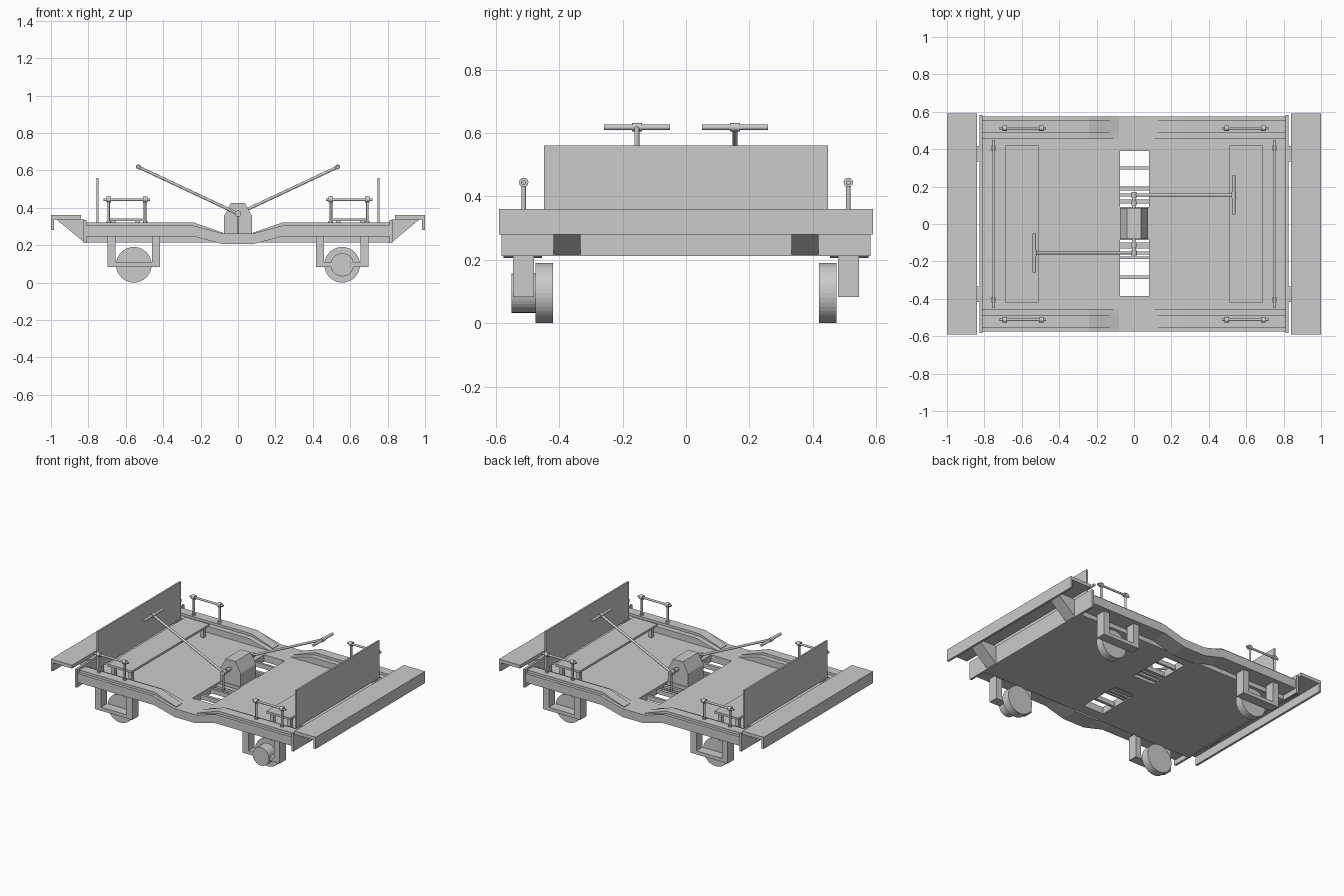
import bpy, bmesh, math
from mathutils import Vector

if "Cube" in bpy.data.objects:
    bpy.data.objects.remove(bpy.data.objects["Cube"])

MAT = bpy.data.materials.new("plain grey")
MAT.diffuse_color = (0.6, 0.6, 0.6, 1)
MAT.use_nodes = True
MAT.node_tree.nodes["Principled BSDF"].inputs["Base Color"].default_value = MAT.diffuse_color


def finish(name, bm):
    bmesh.ops.recalc_face_normals(bm, faces=bm.faces[:])
    me = bpy.data.meshes.new(name)
    bm.to_mesh(me)
    bm.free()
    me.materials.append(MAT)
    ob = bpy.data.objects.new(name, me)
    bpy.context.collection.objects.link(ob)
    return ob


def box(name, x, y, z):
    """Box from (min, max) pairs."""
    bm = bmesh.new()
    bmesh.ops.create_cube(bm, size=1)
    for v in bm.verts:
        v.co = [(r[0] + r[1]) / 2 + c * abs(r[1] - r[0]) for r, c in zip((x, y, z), v.co)]
    return finish(name, bm)


def prism(name, pts, y0, y1):
    """Extrude an x-z profile along y."""
    bm = bmesh.new()
    f = bm.faces.new([bm.verts.new((x, y0, z)) for x, z in pts])
    ext = bmesh.ops.extrude_face_region(bm, geom=[f])["geom"]
    for v in ext:
        if isinstance(v, bmesh.types.BMVert):
            v.co.y = y1
    return finish(name, bm)


def rod(name, a, b, r, n=12):
    a, b = Vector(a), Vector(b)
    bm = bmesh.new()
    bmesh.ops.create_cone(bm, cap_ends=True, segments=n, radius1=r, radius2=r, depth=(b - a).length)
    q = Vector((0, 0, 1)).rotation_difference((b - a).normalized())
    for v in bm.verts:
        v.co = q @ v.co + (a + b) / 2
    return finish(name, bm)


# deck plate with two openings
xs = (-0.81, -0.075, 0.08, 0.81)
ys = (-0.46, -0.385, -0.085, 0.09, 0.39, 0.46)
bm = bmesh.new()
grid = [[bm.verts.new((x, y, 0.262)) for y in ys] for x in xs]
for i in range(3):
    for j in range(5):
        if not (i == 1 and j in (1, 3)):
            bm.faces.new((grid[i][j], grid[i + 1][j], grid[i + 1][j + 1], grid[i][j + 1]))
deck = finish("deck", bm)
solid = deck.modifiers.new("thickness", "SOLIDIFY")
solid.thickness = 0.047
solid.offset = -1

# rungs across the openings
for y, w in ((0.30, 0.016), (0.19, 0.02), (0.12, 0.02), (-0.115, 0.032), (-0.18, 0.014), (-0.285, 0.02)):
    box("deck_rung", (-0.08, 0.085), (y - w / 2, y + w / 2), (0.22, 0.25))

# dropped side beams with raised sills
half = [(0.08, 0.262), (0.24, 0.305), (0.82, 0.305), (0.82, 0.245), (0.23, 0.245), (0.08, 0.205)]
beam = half + [(-x, z) for x, z in reversed(half)]
sill = [(0.81, 0.29), (0.81, 0.322), (0.24, 0.322), (0.08, 0.266), (0.08, 0.255), (0.24, 0.29)]
for s in (-1, 1):
    prism("side_beam", beam, s * 0.455, s * 0.575)
    for e in (-1, 1):
        prism("beam_sill", [(e * x, z) for x, z in sill], s * 0.49, s * 0.555)

for e in (-1, 1):
    # end plate, step and its brackets
    box("end_plate", (e * 0.81, e * 0.825), (-0.582, 0.582), (0.212, 0.335))
    step = [(0.84, 0.36), (1.0, 0.36), (1.0, 0.28), (0.985, 0.28), (0.985, 0.337), (0.84, 0.337)]
    prism("end_step", [(e * x, z) for x, z in step], -0.59, 0.59)
    for s in (-1, 1):
        tri = [(0.82, 0.337), (0.97, 0.337), (0.82, 0.213)]
        prism("step_bracket", [(e * x, z) for x, z in tri], s * 0.333, s * 0.418)

    # end board on short posts
    box("end_board", (e * 0.745, e * 0.757), (-0.448, 0.448), (0.305, 0.56))
    # bench
    box("bench_seat", (e * 0.51, e * 0.69), (-0.42, 0.42), (0.328, 0.343))
    for s in (-1, 1):
        box("board_post", (e * 0.74, e * 0.762), (s * 0.39, s * 0.42), (0.25, 0.31))
        for x in (0.535, 0.665):
            box("bench_leg", (e * (x - 0.012), e * (x + 0.012)), (s * 0.375, s * 0.4), (0.25, 0.33))

        # handrail
        y = s * 0.512
        rod("rail_bar", (e * 0.47, y, 0.443), (e * 0.72, y, 0.443), 0.007)
        for x in (0.497, 0.692):
            rod("rail_post", (e * x, y, 0.31), (e * x, y, 0.435), 0.007)
            rod("rail_foot", (e * x, y, 0.315), (e * x, y, 0.33), 0.012)
            rod("rail_knob", (e * (x - 0.012), y, 0.444), (e * (x + 0.012), y, 0.444), 0.015)

        # wheel and axle guard
        c = e * 0.557
        w = rod("wheel", (c, s * 0.42, 0.095), (c, s * 0.475, 0.095), 0.095, 40)
        guard = [(-0.14, 0.25), (-0.14, 0.082), (0.14, 0.082), (0.14, 0.25),
                 (0.097, 0.25), (0.097, 0.106), (-0.097, 0.106), (-0.097, 0.25)]
        prism("axle_guard", [(c + x, z) for x, z in guard], s * 0.48, s * 0.545)

# brake hub on the front right wheel
rod("hub_disc", (0.557, -0.47, 0.095), (0.557, -0.55, 0.095), 0.062, 32)

# central pump housing
prism("pump_housing", [(-0.075, 0.25), (-0.075, 0.355), (-0.037, 0.425),
                       (0.037, 0.425), (0.075, 0.355), (0.075, 0.25)], -0.08, 0.085)
rod("pump_shaft", (0, -0.168, 0.368), (0, 0.172, 0.368), 0.009)

# pump levers with T handles
for e in (-1, 1):
    y = e * 0.155
    tip = (e * 0.533, y, 0.618)
    rod("lever", (0, y, 0.368), tip, 0.008)
    rod("lever_handle", (tip[0], y - 0.104, 0.618), (tip[0], y + 0.104, 0.618), 0.009)
    rod("handle_sleeve", (tip[0], y - 0.016, 0.618), (tip[0], y + 0.016, 0.618), 0.013)
    rod("lever_pivot", (0, y - 0.014, 0.368), (0, y + 0.014, 0.368), 0.017)
    rod("shaft_collar", (0, e * 0.10, 0.368), (0, e * 0.125, 0.368), 0.014)
    rod("pump_rod", (0, y, 0.23), (0, y, 0.37), 0.006)
    box("pump_rod_base", (-0.08, 0.085), (y - 0.008, y + 0.008), (0.222, 0.245))

# smooth the round parts only
round_parts = ("wheel", "rod", "rail", "lever", "handle", "shaft", "hub", "pump_rod")
bpy.ops.object.select_all(action="DESELECT")
for ob in bpy.context.scene.objects:
    if ob.name.startswith(("rail", "lever", "handle", "pump_shaft")):
        ob.select_set(True)
        bpy.context.view_layer.objects.active = ob
bpy.ops.object.shade_smooth_by_angle(angle=math.radians(40))
